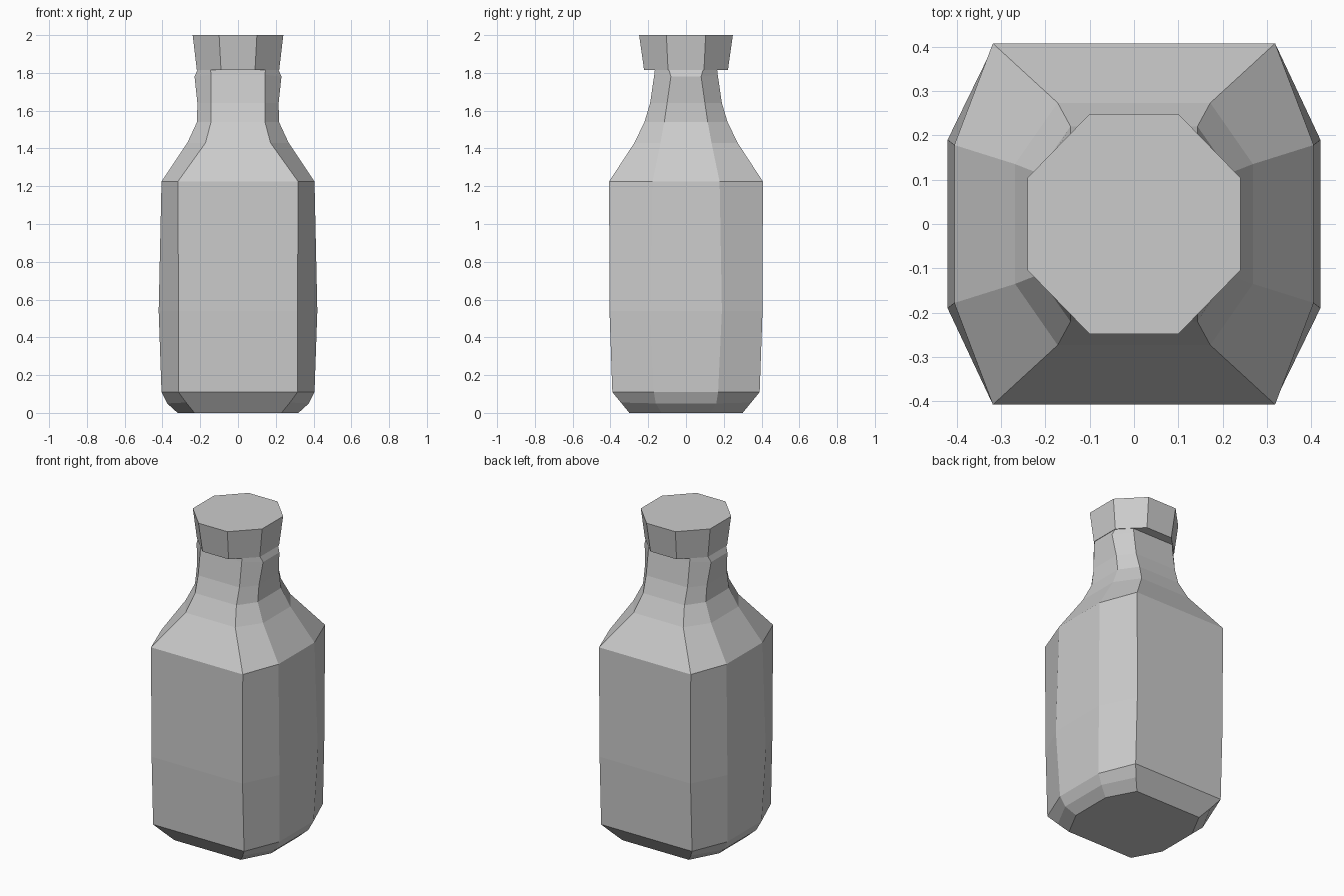
import bpy, bmesh

default = bpy.data.objects.get("Cube")
if default:
    bpy.data.objects.remove(default)

grey = bpy.data.materials.new("plain_grey")
grey.use_nodes = True
colour = (0.6, 0.6, 0.6, 1)
grey.diffuse_color = colour
grey.node_tree.nodes["Principled BSDF"].inputs["Base Color"].default_value = colour


def octagon(front_x, front_y, side_x, side_y):
    """Eight corners, anticlockwise, from front and side face corners."""
    quarter = [(side_x, side_y), (front_x, front_y)]
    left = quarter + [(-x, y) for x, y in reversed(quarter)]
    return left + [(-x, -y) for x, y in left]


def loft(name, rings):
    """Skin octagon rings; each ring has a front height and a side height."""
    bm = bmesh.new()
    loops = []
    for front_z, side_z, *size in rings:
        loops.append([bm.verts.new((x, y, side_z if i % 4 in (0, 3) else front_z))
                      for i, (x, y) in enumerate(octagon(*size))])
    for low, high in zip(loops, loops[1:]):
        for i in range(8):
            j = (i + 1) % 8
            bm.faces.new((low[i], low[j], high[j], high[i]))
    bm.faces.new(reversed(loops[0]))
    bm.faces.new(loops[-1])
    bmesh.ops.recalc_face_normals(bm, faces=bm.faces)
    mesh = bpy.data.meshes.new(name)
    bm.to_mesh(mesh)
    bm.free()
    mesh.materials.append(grey)
    obj = bpy.data.objects.new(name, mesh)
    bpy.context.collection.objects.link(obj)
    return obj


# Body: base bevel, faceted wall, sloping shoulder and neck with a side lip
# front z, side z, front half width, front y, side x, side half width
loft("bottle_body", [
    (0.00, 0.00, 0.23, 0.30, 0.32, 0.13),
    (0.055, 0.05, 0.275, 0.345, 0.375, 0.16),
    (0.11, 0.11, 0.315, 0.39, 0.405, 0.17),
    (0.54, 0.54, 0.315, 0.405, 0.42, 0.19),
    (1.225, 1.225, 0.318, 0.407, 0.405, 0.178),
    (1.43, 1.43, 0.172, 0.273, 0.268, 0.135),
    (1.54, 1.54, 0.143, 0.22, 0.217, 0.115),
    (1.64, 1.64, 0.143, 0.19, 0.215, 0.10),
    (1.79, 1.78, 0.143, 0.168, 0.23, 0.08),
    (1.815, 1.815, 0.145, 0.165, 0.215, 0.09),
])

# Stopper: flared octagonal cap
loft("stopper", [
    (1.815, 1.815, 0.09, 0.222, 0.218, 0.095),
    (2.00, 2.00, 0.10, 0.248, 0.24, 0.104),
])
